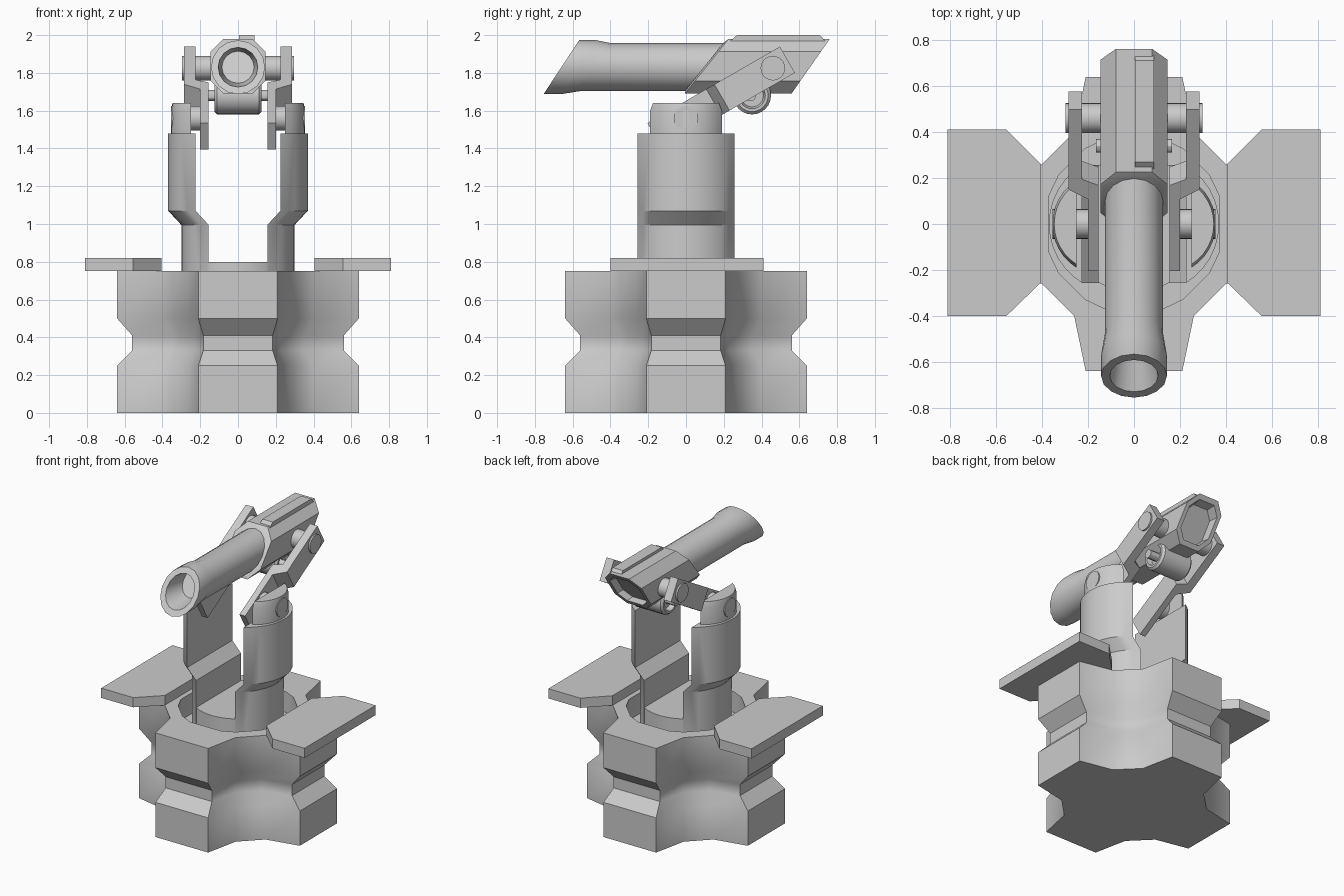
import bpy, bmesh
from math import sin, cos, pi, radians, hypot, asin

if "Cube" in bpy.data.objects:
    bpy.data.objects.remove(bpy.data.objects["Cube"])


def loft(name, rings, angle=30):
    """Skin a list of equal-length point rings and cap both ends."""
    bm = bmesh.new()
    loops = [[bm.verts.new(p) for p in ring] for ring in rings]
    n = len(loops[0])
    for a, b in zip(loops, loops[1:]):
        for i in range(n):
            j = (i + 1) % n
            bm.faces.new((a[i], a[j], b[j], b[i]))
    bm.faces.new(loops[0][::-1])
    bm.faces.new(loops[-1])
    bmesh.ops.recalc_face_normals(bm, faces=bm.faces)
    me = bpy.data.meshes.new(name)
    bm.to_mesh(me)
    bm.free()
    ob = bpy.data.objects.new(name, me)
    bpy.context.collection.objects.link(ob)
    bpy.ops.object.select_all(action='DESELECT')
    bpy.context.view_layer.objects.active = ob
    ob.select_set(True)
    bpy.ops.object.shade_smooth_by_angle(angle=radians(angle))
    return ob


def prism_x(name, pts, x0, x1, angle=30):
    """Extrude a (y, z) outline along x."""
    return loft(name, [[(x, y, z) for y, z in pts] for x in (x0, x1)], angle)


def circle(cy, cz, r, n=24):
    return [(cy + r * cos(2 * pi * i / n), cz + r * sin(2 * pi * i / n)) for i in range(n)]


def segment(r, half, n=12):
    """Circular segment (arc closed by its chord), bulging to +x."""
    return [(r * cos(a), r * sin(a)) for a in (half * (2 * i / n - 1) for i in range(n + 1))]


# Pedestal: four-lobed plan with a waist groove and an open well on top
plan = []
for q in range(4):
    c, s = (1, 0, -1, 0)[q], (0, 1, 0, -1)[q]
    for x, y in ((.21, -.64), (.26, -.40), (.40, -.26), (.64, -.21)):
        plan.append((c * x - s * y, s * x + c * y))
rings = [[(x * k, y * k, z) for x, y in plan] for z, k in
         ((0, 1), (.25, 1), (.33, .875), (.41, .875), (.50, 1), (.75, 1))]
rings += [[(x * .39 / hypot(x, y), y * .39 / hypot(x, y), z) for x, y in plan] for z in (.75, .60)]
loft("pedestal", rings, 35)

# Turntable between the fork arms
loft("turntable", [[(x, y, z) for x, y in circle(0, 0, .298, 32)] for z in (.59, .80)])

SHEAR_Z = 1.83
SLOPE = radians(30)
for side, s in (("right", 1), ("left", -1)):
    # Side deck plates
    deck = [(.405, .26), (.555, .41), (.81, .41), (.81, -.40), (.555, -.40), (.405, -.255)]
    loft(side + "_deck", [[(s * x, y, z) for x, y in deck] for z in (.75, .82)])

    # Fork arm, stepping outward half way up
    arm = segment(.30, radians(58.9))
    loft(side + "_fork_arm", [[(s * (x + o), y, z) for x, y in arm] for z, o in
                              ((.61, 0), (.995, 0), (1.07, .07), (1.48, .07))])

    # Pivot lug on top of the arm
    lug = segment(.224, asin(.19 / .224))
    x0 = lug[0][0]
    loft(side + "_pivot_lug", [[(s * (.25 + (x - x0) * k), y * k, z) for x, y in lug]
                               for z, k in ((1.47, 1), (1.60, 1), (1.64, .92))])
    prism_x(side + "_lower_pin", circle(0, 1.56, .065), s * .16, s * .354)

    # Cranked link plate rising back at 30 degrees
    link = [(-.19, .155), (-.19, .20), (.17, .20), (.22, .285), (.62, .285),
            (.62, .225), (.27, .225), (.24, .155)]
    loft(side + "_link", [[(s * x, t * cos(SLOPE) - w * sin(SLOPE),
                            1.56 + t * sin(SLOPE) + w * cos(SLOPE)) for t, x in link]
                          for w in (-.08, .08)], 20)
    prism_x(side + "_upper_pin", circle(.46, 1.825, .065), s * .12, s * .297)


def slanted(pts, y, scale, shear, cz):
    """Cross-section in x/z placed at y and leaning with height."""
    return [(x * scale, y + shear * z * scale, cz + z * scale) for x, z in pts]


# Barrel with slanted flared muzzle and hollow bore
unit = circle(0, 0, 1, 16)
loft("barrel", [slanted(unit, y, r, k, SHEAR_Z) for y, r, k in
                ((.25, .127, 0), (-.48, .127, .66), (-.57, .143, .66), (-.66, .143, .66),
                 (-.66, .105, .66), (-.50, .085, .66))])

# Octagonal rear housing with recessed back
h, c = .145, .078
octagon = [(h, -c), (h, c), (c, h), (-c, h), (-h, c), (-h, -c), (-c, -h), (c, -h)]
loft("rear_housing", [slanted(octagon, y, k, f, 1.835) for y, k, f in
                      ((.10, .88, .8), (.11, 1, .8), (.66, 1, .7), (.66, .80, .7), (.60, .74, .7))], 20)

# Sight rail on the housing
prism_x("top_rail", [(.23, 1.965), (.27, 2.0), (.71, 2.0), (.74, 1.965)], .005, .088)

# Drum and axle under the housing
drum = circle(.35, 1.68, 1, 24)
loft("under_drum", [[(x, .35 + (y - .35) * r, 1.68 + (z - 1.68) * r) for y, z in drum] for x, r in
                    ((-.09, .06), (-.125, .07), (-.125, .085), (-.11, .10),
                     (.11, .10), (.125, .085), (.125, .07), (.09, .06))])
prism_x("drum_axle", circle(.34, 1.68, .03, 12), -.165, .165)
